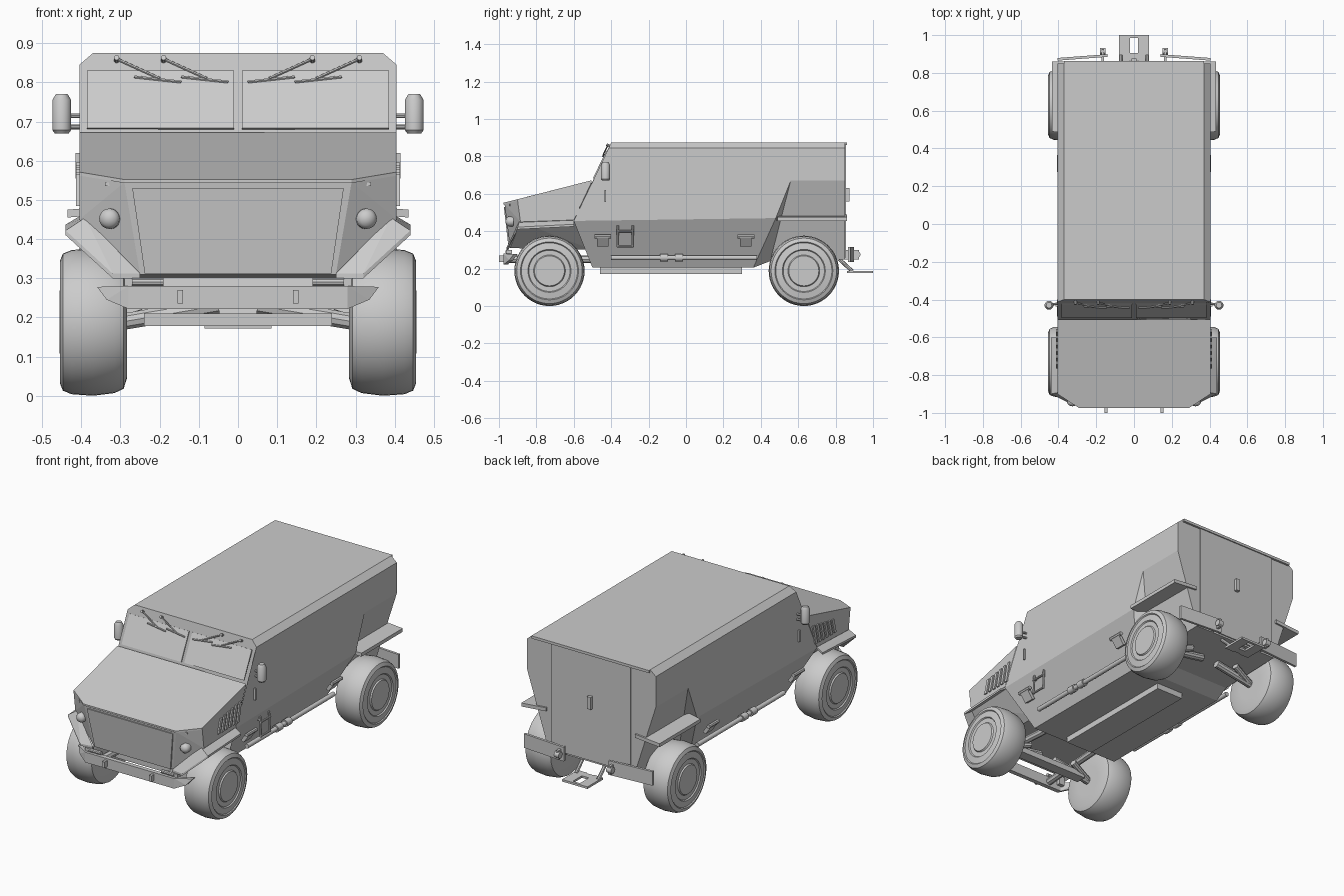
import bpy, bmesh, math
from mathutils import Vector

if "Cube" in bpy.data.objects:
    bpy.data.objects.remove(bpy.data.objects["Cube"])

paint = bpy.data.materials.new("plain grey")
paint.use_nodes = True
GREY = (0.6, 0.6, 0.6, 1)
paint.diffuse_color = GREY
paint.node_tree.nodes["Principled BSDF"].inputs["Base Color"].default_value = GREY


def finish(name, bm, smooth=None):
    bmesh.ops.recalc_face_normals(bm, faces=bm.faces)
    me = bpy.data.meshes.new(name)
    bm.to_mesh(me)
    bm.free()
    me.materials.append(paint)
    ob = bpy.data.objects.new(name, me)
    bpy.context.collection.objects.link(ob)
    if smooth:
        bpy.ops.object.select_all(action='DESELECT')
        ob.select_set(True)
        bpy.context.view_layer.objects.active = ob
        bpy.ops.object.shade_smooth_by_angle(angle=math.radians(smooth))
    return ob


def flip(points, s):
    return [(p[0] * s, p[1], p[2]) for p in points]


def hull(name, points):
    bm = bmesh.new()
    for p in points:
        bm.verts.new(p)
    bmesh.ops.convex_hull(bm, input=bm.verts)
    bmesh.ops.dissolve_limit(bm, angle_limit=0.01, verts=bm.verts, edges=bm.edges)
    return finish(name, bm)


def box(name, lo, hi):
    return hull(name, [(x, y, z) for x in (lo[0], hi[0]) for y in (lo[1], hi[1]) for z in (lo[2], hi[2])])


def plate(name, points, depth):
    """Flat polygon thickened along a direction."""
    d = Vector(depth)
    return hull(name, points + [tuple(Vector(p) + d) for p in points])


def lathe(name, profile, origin, axis, sides=32, smooth=35):
    """Revolve (distance along axis, radius) pairs."""
    bm = bmesh.new()
    turn = Vector(axis).to_track_quat('Z', 'Y')
    rings = []
    for t, r in profile:
        rings.append([bm.verts.new(Vector(origin) + turn @ Vector(
            (r * math.cos(a), r * math.sin(a), t)))
            for a in (math.tau * i / sides for i in range(sides))])
    for a, b in zip(rings, rings[1:]):
        for i in range(sides):
            j = (i + 1) % sides
            bm.faces.new((a[i], a[j], b[j], b[i]))
    bm.faces.new(rings[0])
    bm.faces.new(rings[-1])
    return finish(name, bm, smooth)


def rod(name, a, b, r, sides=10):
    d = Vector(b) - Vector(a)
    return lathe(name, [(0, r), (d.length, r)], a, d, sides)


def screen(x, z, out=0.0):
    """Point on the sloping windscreen plane, lifted off by out."""
    return (x, -0.40 - (0.87 - z) * 0.482 - 0.9 * out, z + 0.43 * out)


# Armoured cab: lofted half sections of roof edge, shoulder, knee and floor
sections = [
    [(.37, -.40, .875), (.405, -.413, .845), (.405, -.60, .455), (.28, -.50, .205)],
    [(.37, .48, .875), (.405, .48, .845), (.405, .48, .47), (.28, .36, .205)],
    [(.37, .56, .875), (.405, .56, .845), (.405, .56, .67), (.27, .45, .24)],
    [(.37, .85, .875), (.405, .85, .845), (.405, .85, .67), (.27, .85, .25)],
]
bm = bmesh.new()
rings = [[bm.verts.new(p) for p in s + flip(s[::-1], -1)] for s in sections]
for a, b in zip(rings, rings[1:]):
    for i in range(8):
        j = (i + 1) % 8
        bm.faces.new((a[i], a[j], b[j], b[i]))
bm.faces.new(rings[0])
bm.faces.new(rings[-1])
finish("cab_hull", bm)

# Engine bay with chamfered corners
nose = [(.405, -.505, .663), (.405, -.90, .562), (.29, -.97, .545), (.285, -.965, .53),
        (.25, -.94, .31), (.405, -.60, .46), (.405, -.885, .45), (.25, -.50, .30)]
hull("engine_bay", nose + flip(nose, -1))
lid = [(.405, -.505, .663), (.405, -.90, .562), (.29, -.975, .543)]
plate("bonnet_lid", lid + flip(lid, -1), (0, 0, .009))
grille = [(.27, -.966, .53), (.238, -.941, .312)]
plate("grille_panel", grille + flip(grille, -1), (0, -.008, 0))

# Rear door, frame lips and handle
door = [(.25, .85, .865), (.25, .85, .26)]
plate("rear_door", door + flip(door, -1), (0, .006, 0))
box("rear_handle", (-.012, .85, .56), (.012, .875, .63))
box("roof_lip", (-.37, .845, .86), (.37, .862, .875))
box("belly_plate", (-.085, -.46, .172), (.085, .30, .21))
box("front_crossmember", (-.24, -.76, .178), (.24, -.70, .21))

tyre = [(.285, .08), (.284, .145), (.292, .17), (.315, .181), (.37, .188), (.425, .184),
        (.447, .175), (.455, .155), (.45, .15), (.455, .115), (.449, .11), (.449, .085),
        (.456, .08), (.456, .04)]

for s, side in ((1, "left"), (-1, "right")):
    # Wheels, axles and suspension
    for y, end in ((-.73, "front"), (.63, "rear")):
        lathe(f"{end}_{side}_wheel", tyre, (0, y, .188), (s, 0, 0), 48)
        rod(f"{end}_{side}_lower_arm", (s * .30, y, .185), (s * .15, y + .04, .235), .018)
        rod(f"{end}_{side}_axle", (s * .30, y, .188), (s * .05, y, .23), .022)

    # Front wing: flat top and sloping front
    inner = [(.39, -.60, .467), (.39, -.89, .455), (.25, -.95, .312)]
    outer = [(.44, -.60, .437), (.44, -.90, .422), (.32, -.96, .312)]
    for i in range(2):
        plate(f"front_{side}_wing_{i}",
              flip([inner[i], inner[i + 1], outer[i + 1], outer[i]], s), (0, 0, -.012))

    # Rear wing
    plate(f"rear_{side}_wing", flip([(.28, .47, .468), (.28, .86, .468),
                                    (.435, .86, .455), (.435, .49, .455)], s), (0, 0, .02))

    # Side vents
    for k in range(6):
        y = -.765 + k * .034
        plate(f"{side}_vent_{k}", flip([(.405, y, .485), (.405, y + .018, .485),
              (.405, y + .04, .565 + k * .006), (.405, y + .022, .565 + k * .006)], s), (s * .008, 0, 0))

    # Headlight
    lathe(f"{side}_headlight", [(0, .026), (.025, .026), (.035, .018), (.04, .006)],
          (s * .325, -.925, .452), (s * .15, -1, 0), 20, 60)
    box(f"{side}_marker_light", (s * .31, -.945, .535), (s * .34, -.925, .545))

    # Windscreen panes
    pane = [screen(s * x, z) for x, z in ((.01, .68), (.385, .68), (.385, .828), (.01, .828))]
    plate(f"{side}_windscreen_pane", pane, (0, -.006, .003))

    # Wipers
    for k, x in enumerate((.19, .31)):
        rod(f"{side}_wiper_arm_{k}", screen(s * x, .855, .012), screen(s * (x - .11), .805, .012), .004, 6)
        rod(f"{side}_wiper_blade_{k}", screen(s * (x - .165), .797, .01), screen(s * (x - .045), .81, .01), .004, 6)
        lathe(f"{side}_wiper_pivot_{k}", [(0, .007), (.02, .007)], screen(s * x, .855), (0, -.9, .43), 10)

    # Mirror with two arms
    lathe(f"{side}_mirror", [(0, .018), (.008, .024), (.085, .024), (.1, .015)],
          (s * .45, -.43, .67), (0, 0, 1), 12)
    for z in (.686, .715):
        rod(f"{side}_mirror_arm", (s * .395, -.42, z), (s * .46, -.43, z), .006, 8)

    # Door handle
    box(f"{side}_door_handle", (s * .40, -.437, .555), (s * .415, -.428, .62))

    # Side tube with couplings
    rod(f"{side}_side_tube", (s * .335, -.40, .258), (s * .335, .38, .258), .013, 14)
    for y in (-.14, -.06):
        rod(f"{side}_tube_coupling", (s * .335, y, .258), (s * .335, y + .045, .258), .02, 14)

    # Lock boxes on the lower flank
    for y in (-.445, .32):
        plate(f"{side}_lock_box", flip([(.35, y - .03, .325), (.35, y + .03, .325),
              (.385, y + .03, .375), (.385, y - .03, .375)], s), (s * .018, 0, -.008))
        rod(f"{side}_lock_bar", (s * .396, y - .045, .372), (s * .396, y + .045, .372), .011, 8)

    # Front bumper end, tow lug and lamps
    plate(f"{side}_bumper_end", flip([(.28, -.975, .28), (.28, -.975, .222),
          (.335, -.945, .245), (.36, -.92, .278)], s), (0, .02, 0))
    box(f"{side}_tow_lug", (s * .14, -1.0, .235), (s * .155, -.97, .27))
    box(f"{side}_bumper_lamp", (s * .255, -.96, .25), (s * .29, -.93, .30))
    rod(f"{side}_bumper_bracket", (s * .19, -.955, .29), (s * .27, -.955, .29), .011)
    rod(f"{side}_chassis_rail", (s * .20, -.95, .25), (s * .17, -.50, .25), .02, 8)

    # Rear bumper board, tow eye and hanger
    plate(f"{side}_rear_board", flip([(.14, .885, .235), (.14, .885, .315),
          (.405, .865, .315), (.405, .865, .235)], s), (0, .014, 0))
    box(f"{side}_tow_bracket", (s * .158, .84, .25), (s * .172, .925, .30))
    rod(f"{side}_tow_eye", (s * .15, .915, .275), (s * .18, .915, .275), .018, 12)
    rod(f"{side}_step_hanger", (s * .07, .82, .25), (s * .07, .89, .185), .01, 8)
    box(f"{side}_step_bar", (s * .022, .86, .176), (s * .08, 1.0, .188))

# Front bumper and rear step
box("front_bumper", (-.28, -.975, .222), (.28, -.95, .28))
box("step_front_bar", (-.08, .865, .176), (.08, .905, .188))
box("step_rear_bar", (-.08, .985, .176), (.08, 1.0, .188))

# Boarding ladder on the left flank
for y in (-.365, -.285):
    rod("ladder_rail", (.395, y, .43), (.40, y, .315), .006, 8)
for z in (.32, .40):
    rod("ladder_rung", (.40, -.37, z), (.40, -.28, z), .006, 8)
rod("ladder_mount", (.36, -.365, .41), (.395, -.365, .41), .006, 8)
